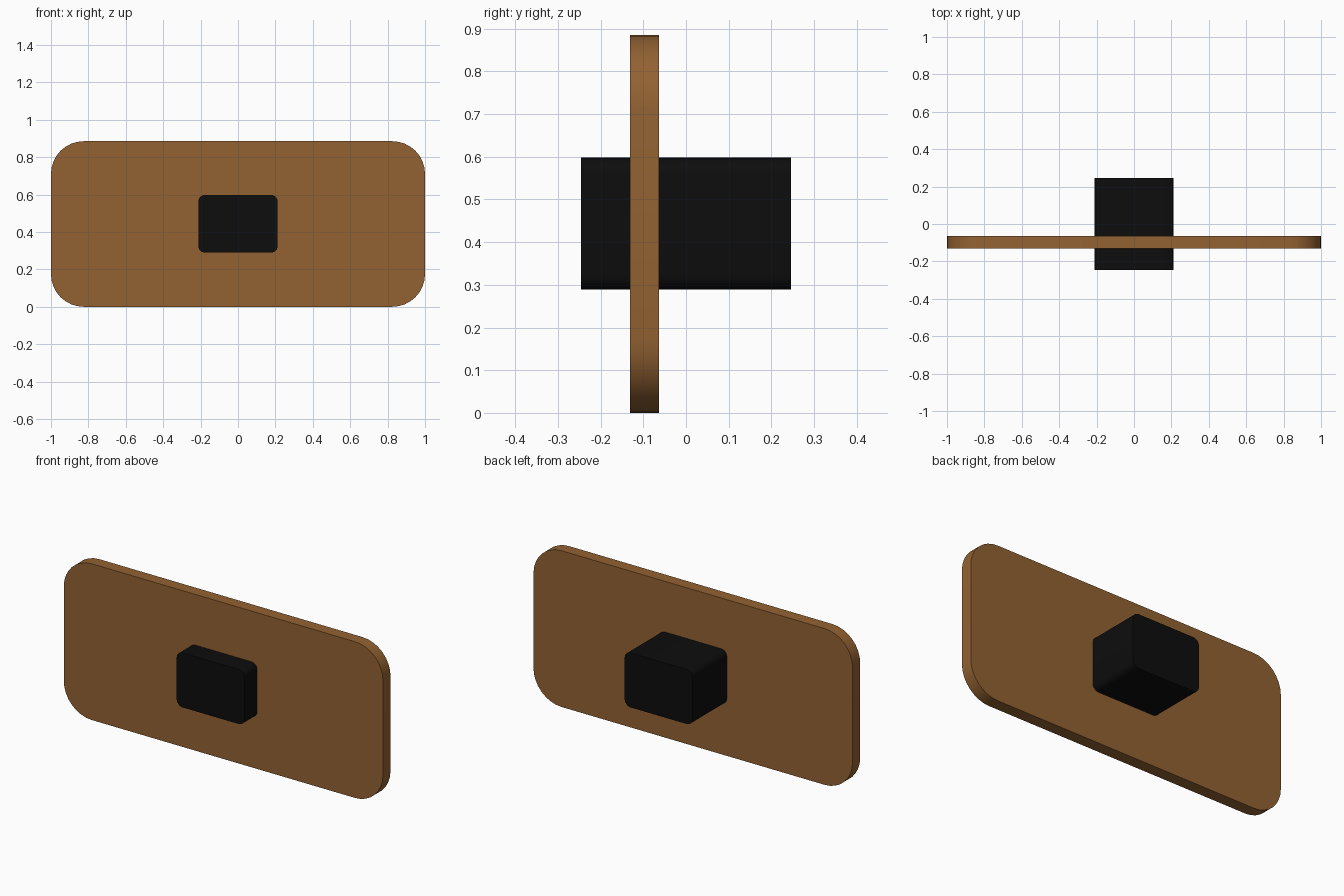
import bpy, bmesh, math

if "Cube" in bpy.data.objects:
    bpy.data.objects.remove(bpy.data.objects["Cube"])


def material(name, colour):
    m = bpy.data.materials.new(name)
    m.diffuse_color = (*colour, 1)
    m.use_nodes = True
    m.node_tree.nodes["Principled BSDF"].inputs["Base Color"].default_value = m.diffuse_color
    return m


def rounded_slab(name, x, y, z, radius, segments, mat):
    """Rounded rectangle in the XZ plane, extruded along Y."""
    outline = []
    corners = [(x[1], z[1], 0), (x[0], z[1], 90), (x[0], z[0], 180), (x[1], z[0], 270)]
    for cx, cz, start in corners:
        ox = cx - math.copysign(radius, cx)
        oz = cz - radius if cz == z[1] else cz + radius
        for i in range(segments + 1):
            a = math.radians(start + 90 * i / segments)
            outline.append((ox + radius * math.cos(a), y[0], oz + radius * math.sin(a)))
    bm = bmesh.new()
    face = bm.faces.new([bm.verts.new(p) for p in outline])
    ext = bmesh.ops.extrude_face_region(bm, geom=[face])
    verts = [g for g in ext["geom"] if isinstance(g, bmesh.types.BMVert)]
    bmesh.ops.translate(bm, verts=verts, vec=(0, y[1] - y[0], 0))
    bmesh.ops.recalc_face_normals(bm, faces=bm.faces)
    mesh = bpy.data.meshes.new(name)
    bm.to_mesh(mesh)
    bm.free()
    mesh.materials.append(mat)
    ob = bpy.data.objects.new(name, mesh)
    bpy.context.collection.objects.link(ob)
    bpy.ops.object.select_all(action='DESELECT')
    ob.select_set(True)
    bpy.context.view_layer.objects.active = ob
    bpy.ops.object.shade_smooth_by_angle(angle=math.radians(35))
    return ob


brown = material("wood brown", (0.29, 0.122, 0.032))
black = material("black", (0.004, 0.004, 0.004))

# Upright wooden board
rounded_slab("board", (-1, 1), (-0.131, -0.063), (0, 0.885), 0.175, 8, brown)
# Block passing through the board
rounded_slab("centre_block", (-0.212, 0.212), (-0.246, 0.246), (0.289, 0.598), 0.036, 6, black)
